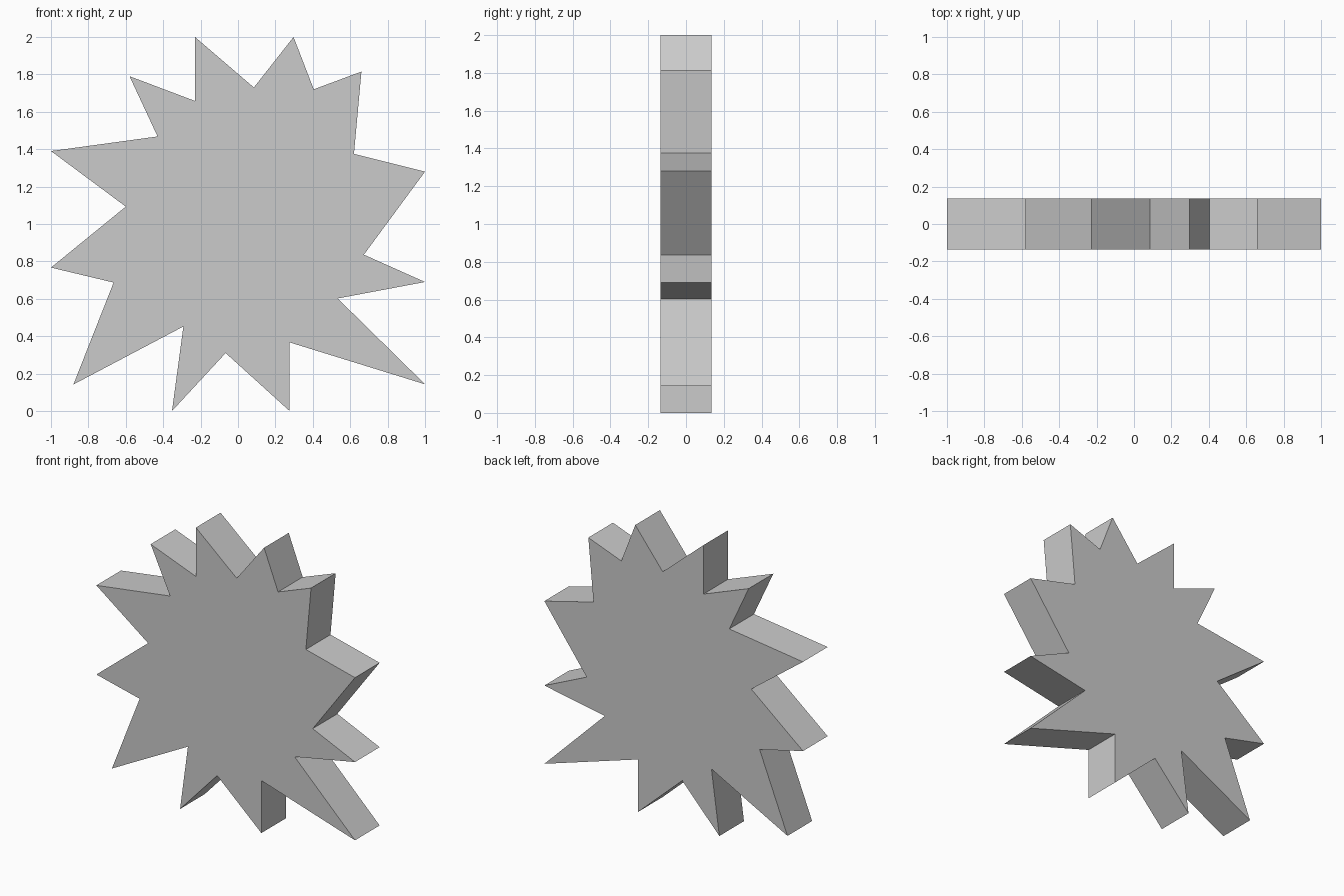
import bpy
import bmesh

if "Cube" in bpy.data.objects:
    bpy.data.objects.remove(bpy.data.objects["Cube"])

HALF_DEPTH = 0.136

# Starburst outline seen from the front (x, z): alternating tips and notches
outline = [
    (-0.23, 2.0), (0.085, 1.73), (0.297, 2.0), (0.405, 1.72),
    (0.66, 1.815), (0.62, 1.375), (1.0, 1.28), (0.673, 0.836),
    (1.0, 0.69), (0.533, 0.602), (1.0, 0.143), (0.276, 0.367),
    (0.276, 0.0), (-0.066, 0.31), (-0.353, 0.0), (-0.292, 0.452),
    (-0.88, 0.142), (-0.665, 0.687), (-1.0, 0.767), (-0.6, 1.093),
    (-1.0, 1.39), (-0.43, 1.468), (-0.58, 1.79), (-0.23, 1.658),
]

# Front face, extruded straight back into a flat plate
bm = bmesh.new()
front = bm.faces.new([bm.verts.new((x, -HALF_DEPTH, z)) for x, z in outline])
result = bmesh.ops.extrude_face_region(bm, geom=[front], use_keep_orig=True)
back_verts = [g for g in result["geom"] if isinstance(g, bmesh.types.BMVert)]
bmesh.ops.translate(bm, verts=back_verts, vec=(0, 2 * HALF_DEPTH, 0))
bmesh.ops.recalc_face_normals(bm, faces=bm.faces)

mesh = bpy.data.meshes.new("starburst")
bm.to_mesh(mesh)
bm.free()
starburst = bpy.data.objects.new("starburst", mesh)
bpy.context.collection.objects.link(starburst)
